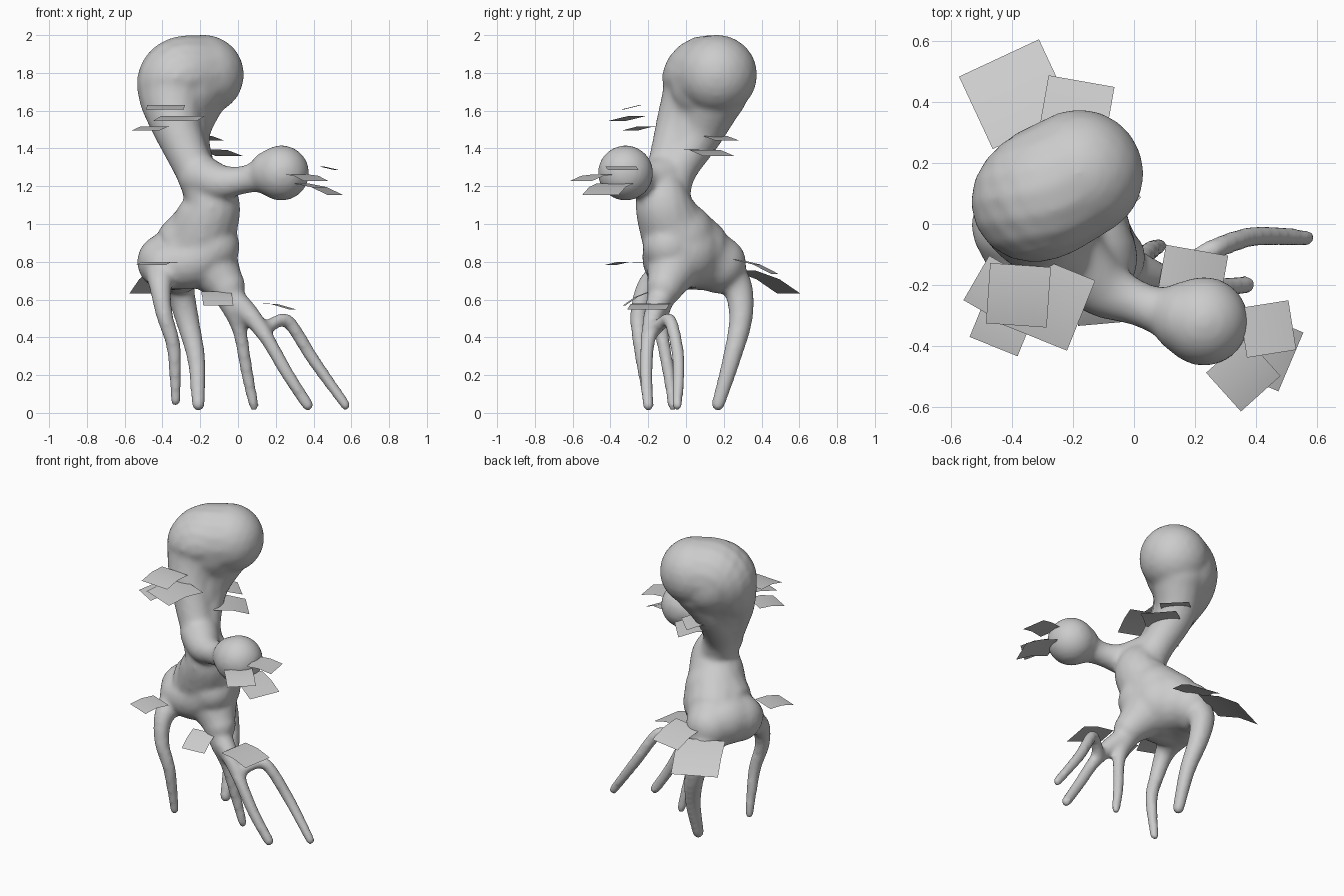
import bpy, bmesh
from math import radians, sin, cos, tau
from mathutils import Vector, Matrix

cube = bpy.data.objects.get("Cube")
if cube:
    bpy.data.objects.remove(cube)


def make_material(name, value):
    mat = bpy.data.materials.new(name)
    mat.use_nodes = True
    color = (value, value, value, 1)
    mat.diffuse_color = color
    mat.node_tree.nodes["Principled BSDF"].inputs["Base Color"].default_value = color
    return mat


grey = make_material("pale grey", 0.6)


def spline(points, steps=6):
    """Smooth path through (x, y, z, radius) points."""
    pts = [Vector(p) for p in points]
    pts = [pts[0] * 2 - pts[1]] + pts + [pts[-1] * 2 - pts[-2]]
    path = []
    for a, b, c, d in zip(pts, pts[1:], pts[2:], pts[3:]):
        for i in range(steps):
            t = i / steps
            path.append((b * 2 + (c - a) * t + (a * 2 - b * 5 + c * 4 - d) * t * t
                         + (b * 3 - a - c * 3 + d) * t ** 3) / 2)
    return path + [pts[-2]]


def ball(bm, x, y, z, r):
    bmesh.ops.create_icosphere(bm, subdivisions=3, radius=r,
                               matrix=Matrix.Translation((x, y, z)))


def limb(bm, points, sides=16):
    """Closed tapering tube with round ends."""
    path = spline(points)
    rings = []
    for i, p in enumerate(path):
        ahead, behind = path[min(i + 1, len(path) - 1)], path[max(i - 1, 0)]
        along = (ahead - behind).to_3d().normalized()
        u = along.cross(Vector((0, 1, 0))).normalized()
        v = along.cross(u)
        rings.append([bm.verts.new(p.to_3d() + (u * cos(tau * k / sides)
                      + v * sin(tau * k / sides)) * p.w) for k in range(sides)])
    for a, b in zip(rings, rings[1:]):
        for k in range(sides):
            n = (k + 1) % sides
            bm.faces.new((a[k], a[n], b[n], b[k]))
    bm.faces.new(rings[0][::-1])
    bm.faces.new(rings[-1])
    ball(bm, *path[0])
    ball(bm, *path[-1])


bm = bmesh.new()

# Head and front of the neck, flowing into the torso
limb(bm, [(-.18, .165, 1.79, .213), (-.31, .09, 1.77, .217), (-.34, .05, 1.67, .19),
          (-.33, -.02, 1.54, .14), (-.28, -.07, 1.4, .115), (-.21, -.11, 1.25, .11),
          (-.14, -.12, 1.12, .148), (-.17, -.08, 1.0, .175), (-.22, -.01, .86, .205)])
# Back of the neck, and a middle that fills the cleft between
limb(bm, [(-.22, .16, 1.69, .165), (-.27, .07, 1.48, .125),
          (-.22, -.05, 1.28, .105), (-.16, -.1, 1.12, .12)])
limb(bm, [(-.27, .12, 1.74, .215), (-.3, .06, 1.58, .155), (-.28, 0, 1.44, .12)])
# Body bulges
limb(bm, [(-.19, -.05, .97, .17), (-.27, .08, .84, .18), (-.3, .17, .79, .15)])
limb(bm, [(-.2, -.03, .93, .19), (-.32, 0, .83, .175), (-.39, -.01, .8, .145)])
limb(bm, [(-.3, .16, .79, .15), (-.34, .08, .81, .165), (-.385, 0, .8, .15)])
limb(bm, [(-.18, -.06, .92, .17), (-.15, -.06, .8, .16), (-.06, -.11, .67, .1)])
limb(bm, [(-.13, -.09, .88, .14), (-.24, -.09, .8, .14), (-.38, -.06, .78, .13)])
# Side branch with its knob
limb(bm, [(-.2, -.12, 1.25, .12), (-.1, -.21, 1.22, .1), (.01, -.26, 1.23, .075),
          (.1, -.29, 1.25, .085), (.18, -.31, 1.27, .125)])
ball(bm, .23, -.32, 1.27, .148)
# Roots: front right, back, front left, then the two splayed ones
limb(bm, [(-.4, -.08, .75, .1), (-.41, -.2, .67, .062), (-.39, -.25, .52, .046),
          (-.34, -.24, .34, .039), (-.33, -.2, .06, .028)])
limb(bm, [(-.31, .17, .76, .13), (-.31, .27, .67, .083), (-.27, .29, .5, .064),
          (-.22, .24, .28, .049), (-.21, .17, .045, .037)])
limb(bm, [(-.08, -.1, .7, .1), (-.03, -.14, .57, .067), (.01, -.13, .43, .04),
          (.05, -.09, .2, .034), (.085, -.07, .035, .028)])
limb(bm, [(-.05, -.13, .62, .075), (.06, -.17, .52, .055), (.15, -.2, .4, .041),
          (.26, -.21, .21, .036), (.37, -.2, .04, .033)])
limb(bm, [(.13, -.18, .43, .04), (.2, -.12, .48, .036), (.27, -.08, .48, .037),
          (.4, -.04, .28, .035), (.57, -.045, .04, .029)])

bmesh.ops.recalc_face_normals(bm, faces=bm.faces)
mesh = bpy.data.meshes.new("plant_body")
bm.to_mesh(mesh)
bm.free()
body = bpy.data.objects.new("plant_body", mesh)
bpy.context.collection.objects.link(body)
mesh.materials.append(grey)

# Fuse the limbs into one soft skin
remesh = body.modifiers.new("fuse", "REMESH")
remesh.mode = "VOXEL"
remesh.voxel_size = .014
remesh.use_smooth_shade = True
soften = body.modifiers.new("soften", "SMOOTH")
soften.factor = .5
soften.iterations = 14


def leaf(name, x, y, z, size, heading, droop):
    """Square leaf, slightly arched along its heading and drooping outward."""
    lm = bmesh.new()
    bmesh.ops.create_grid(lm, x_segments=2, y_segments=1, size=size / 2)
    for v in lm.verts:
        v.co.z = size * .03 - v.co.x ** 2 * .24 / size
    for f in lm.faces:
        f.smooth = True
    data = bpy.data.meshes.new(name)
    lm.to_mesh(data)
    lm.free()
    data.materials.append(grey)
    obj = bpy.data.objects.new(name, data)
    obj.location = (x, y, z)
    obj.rotation_euler = (0, radians(droop), radians(heading))
    bpy.context.collection.objects.link(obj)


leaf_groups = {
    "neck_front_leaf": [(-.38, -.235, 1.625, .2, -94, 7), (-.29, -.255, 1.565, .25, -112, 6),
                        (-.445, -.22, 1.51, .17, -120, 6)],
    "neck_back_leaf": [(-.2, .155, 1.46, .18, 45, 8), (-.13, .1, 1.385, .22, 41, 9)],
    "knob_leaf": [(.44, -.345, 1.3, .165, 9, 6), (.36, -.495, 1.25, .175, -48, 12),
                  (.425, -.415, 1.19, .21, -23, 17)],
    "root_leaf": [(-.43, -.325, .795, .17, -112, 5), (-.11, -.26, .61, .16, -85, 28),
                  (.19, -.19, .57, .21, -10, 9)],
    "back_leaf": [(-.39, .43, .7, .29, 115, 25), (-.19, .37, .78, .22, 80, 20)],
}
for group, leaves in leaf_groups.items():
    for number, values in enumerate(leaves, 1):
        leaf(f"{group}_{number}", *values)
